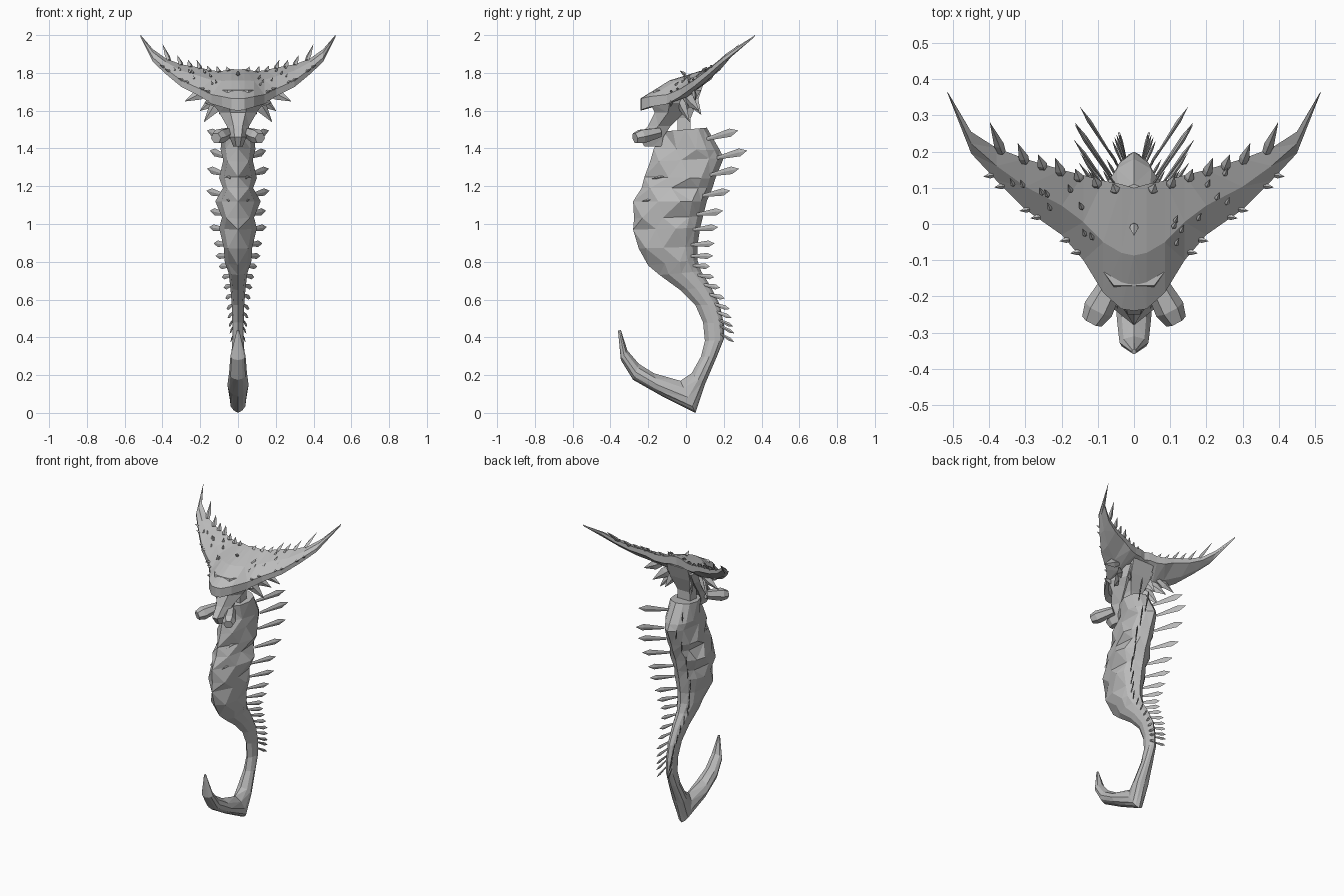
import bpy, bmesh, random
from mathutils import Vector

random.seed(7)
cube = bpy.data.objects.get("Cube")
if cube:
    bpy.data.objects.remove(cube)

grey = bpy.data.materials.new("stone grey")
grey.use_nodes = True
GREY = (0.5, 0.5, 0.5, 1)
grey.diffuse_color = GREY
grey.node_tree.nodes["Principled BSDF"].inputs["Base Color"].default_value = GREY


def finish(name, bm):
    bmesh.ops.triangulate(bm, faces=bm.faces[:])
    bmesh.ops.recalc_face_normals(bm, faces=bm.faces[:])
    mesh = bpy.data.meshes.new(name)
    bm.to_mesh(mesh)
    bm.free()
    mesh.materials.append(grey)
    obj = bpy.data.objects.new(name, mesh)
    bpy.context.collection.objects.link(obj)


def loft(bm, rings):
    """Skin closed rings of equal length and cap both ends."""
    loops = [[bm.verts.new(p) for p in ring] for ring in rings]
    for a, b in zip(loops, loops[1:]):
        for i in range(len(a)):
            j = (i + 1) % len(a)
            bm.faces.new((a[i], a[j], b[j], b[i]))
    bm.faces.new(loops[0])
    bm.faces.new(loops[-1])


def blade(bm, base, tip, wide, thick, peak=0.6, root=0.4):
    """Flat four-sided thorn, widest at the peak fraction of its length."""
    base, tip = Vector(base), Vector(tip)
    axis = (tip - base).normalized()
    side = axis.cross(Vector((0, 0, 1)))
    side = side.normalized() if side.length > 0.05 else Vector((1, 0, 0))
    up = side.cross(axis)

    def ring(t, k):
        c = base.lerp(tip, t)
        return [c + up * wide * k, c + side * thick * k, c - up * wide * k, c - side * thick * k]
    loft(bm, [ring(0, root), ring(peak, 1), ring(1, 0.04)])


def sample(rows, key, value):
    """Linear interpolation through rows on one column."""
    for a, b in zip(rows, rows[1:]):
        lo, hi = sorted((a[key], b[key]))
        if lo <= value <= hi:
            t = (value - a[key]) / (b[key] - a[key])
            return [p + (q - p) * t for p, q in zip(a, b)]
    return rows[-1]


# Body and tail: front y, front z, back y, back z, half width
body = [
    (-.12, 1.49, .11, 1.51, .085),
    (-.17, 1.40, .18, 1.39, .092),
    (-.19, 1.33, .20, 1.35, .078),
    (-.22, 1.25, .155, 1.24, .10),
    (-.235, 1.19, .14, 1.19, .08),
    (-.28, 1.12, .11, 1.12, .12),
    (-.275, 1.03, .09, 1.04, .085),
    (-.28, .97, .075, .98, .10),
    (-.25, .87, .06, .88, .075),
    (-.20, .78, .06, .81, .07),
    (-.14, .73, .08, .75, .05),
    (-.03, .65, .13, .67, .04),
    (.05, .57, .18, .57, .033),
    (.09, .48, .20, .47, .03),
    (.10, .38, .20, .39, .03),
    (.08, .30, .16, .29, .036),
    (.03, .21, .10, .15, .05),
    (-.03, .17, .05, .0, .045),
    (-.17, .21, -.13, .09, .056),
    (-.25, .26, -.28, .175, .047),
    (-.31, .33, -.345, .28, .04),
    (-.345, .44, -.36, .435, .006),
]
half = ((.22, .72), (.52, 1), (.8, .85), (.92, .52))
outline = [(0, 0)] + list(half) + [(1, 0)] + [(t, -w) for t, w in reversed(half)]
bm = bmesh.new()
rings = []
for n, (fy, fz, by, bz, w) in enumerate(body):
    ring = []
    for t, k in outline:
        # slanted folds along the flanks of the torso
        slip = (0.12 if n % 2 else -0.1) if 0 < n < 10 and 0.1 < t < 0.6 else 0
        t += slip
        ring.append((k * w, fy + (by - fy) * t, fz + (bz - fz) * t))
    rings.append(ring)
loft(bm, rings)
finish("body_and_tail", bm)

# Folded rib ridges on the flanks
bm = bmesh.new()
for z in (1.36, 1.25, 1.13, 1.03, .93):
    fy, _, by, _, w = sample(body, 1, z)
    for s in (1, -1):
        blade(bm, (s * w * .7, by - .1, z + .03), (s * w * .4, fy + .04, z - .01), .028, .025, .4, .1)
finish("flank_ribs", bm)

# Two rows of thorns down the back
bm = bmesh.new()
heights = (1.45, 1.35, 1.26, 1.15, 1.05, .97, .89, .83, .78, .73, .68, .63, .58, .54, .50, .47, .43)
for n, z in enumerate(heights):
    f = n / (len(heights) - 1)
    _, _, by, _, w = sample(body[:16], 3, z)
    length = .13 - .11 * f if f < .5 else .055
    rise = .045 * (1 - f) - .055 * f
    for s in (1, -1):
        blade(bm, (s * w * .6, by - .035, z),
              (s * (w + .065 * (1 - f) + .01), by + length, z + rise), .022 - .013 * f, .006 - .003 * f, .75)
finish("back_thorns", bm)

# Head shield: x, front y, front z, back y, back z, thickness
shield = [
    (0, -.24, 1.665, .10, 1.818, .065),
    (.035, -.235, 1.665, .11, 1.82, .06),
    (.085, -.19, 1.675, .12, 1.81, .055),
    (.14, -.10, 1.685, .135, 1.812, .05),
    (.20, -.03, 1.715, .15, 1.828, .04),
    (.30, .04, 1.76, .18, 1.845, .034),
    (.38, .12, 1.82, .21, 1.875, .028),
    (.45, .195, 1.88, .255, 1.925, .022),
    (.515, .36, 1.992, .365, 2.0, .004),
]


def on_shield(x, t):
    """Point on the upper shield; t runs from front edge to rear edge."""
    _, fy, fz, by, bz, h = sample(shield, 0, abs(x))
    bulge = h * .45 * (1 - abs(2 * t - 1))
    return Vector((x, fy + (by - fy) * t, fz + (bz - fz) * t + bulge))


bm = bmesh.new()
rings = []
for s, rows in ((-1, shield[:0:-1]), (1, shield)):
    for x, fy, fz, by, bz, h in rows:
        top = [on_shield(s * x, t) for t in (0, .45, 1)]
        low = [p - Vector((0, 0, h * k)) for p, k in zip(top, (1, 1.8, .9))]
        rings.append(top + low[::-1])
loft(bm, rings)
finish("head_shield", bm)

# Thorns on the rear edge, the front edge and the top of the shield
bm = bmesh.new()
for s in (1, -1):
    for x, size in ((.05, .03), (.10, .04), (.15, .04), (.20, .06), (.25, .05), (.30, .07), (.365, .11)):
        p = on_shield(s * x, .93)
        blade(bm, p, p + Vector((s * size * .3, size * .75, size * .75)), .011, .014, .25, .8)
    for x in (.15, .18, .26, .29, .36, .39):
        p = on_shield(s * x, .05)
        blade(bm, p, p + Vector((s * .026, -.004, .01)), .008, .008, .3, .8)
    for _ in range(9):
        p = on_shield(s * random.uniform(.1, .34), random.uniform(.25, .85))
        blade(bm, p, p + Vector((s * .008, .018, .02)), .007, .007, .2, .9)
p = on_shield(0, .7)
blade(bm, p, p + Vector((0, -.03, .022)), .01, .012, .3, .8)
finish("shield_thorns", bm)

# Throat and chin: z, front y, back y, half width
bm = bmesh.new()
rings = []
for z, fy, by, w in ((1.71, -.17, .08, .14), (1.64, -.19, .04, .135), (1.59, -.165, -.01, .10),
                     (1.52, -.20, -.08, .06), (1.46, -.25, -.12, .045), (1.41, -.22, -.13, .025)):
    mid = fy + (by - fy) * .45
    rings.append([(w * .4, fy, z), (w, mid, z), (w * .65, by, z),
                  (-w * .65, by, z), (-w, mid, z), (-w * .4, fy, z)])
loft(bm, rings)
finish("throat", bm)

# Neck joining the torso and the shield
bm = bmesh.new()
loft(bm, [[(x * w, y + d, z) for x, d in ((1, -.035), (1, .035), (-1, .035), (-1, -.035))]
          for y, z, w in ((-.01, 1.47, .05), (-.01, 1.56, .045), (.03, 1.66, .075), (.06, 1.75, .08))])
finish("neck", bm)

# Blunt six-sided cheek knobs
for s, label in ((1, "left"), (-1, "right")):
    bm = bmesh.new()
    axis = Vector((s * .46, -.87, -.2)).normalized()
    side = axis.cross(Vector((0, 0, 1))).normalized()
    up = side.cross(axis)
    rings = []
    for d, r in ((0, .028), (.05, .035), (.11, .042), (.15, .03)):
        c = Vector((s * .048, -.14, 1.485)) + axis * d
        rings.append([c + side * r * a + up * r * b for a, b in
                      ((1, 0), (.5, .85), (-.5, .85), (-1, 0), (-.5, -.85), (.5, -.85))])
    loft(bm, rings)
    finish(label + "_cheek_knob", bm)

# Pointed gill frill under each side of the shield
bm = bmesh.new()
for s in (1, -1):
    for base, tip, wide in (((.09, -.04, 1.67), (.18, .02, 1.54), .035),
                            ((.10, 0, 1.68), (.20, .07, 1.60), .035),
                            ((.16, .04, 1.71), (.28, .05, 1.65), .03),
                            ((.10, -.08, 1.65), (.175, -.08, 1.64), .025),
                            ((.05, .02, 1.68), (.10, .08, 1.58), .035)):
        blade(bm, (s * base[0], *base[1:]), (s * tip[0], *tip[1:]), wide, .012, .4, .7)
finish("gill_frill", bm)
